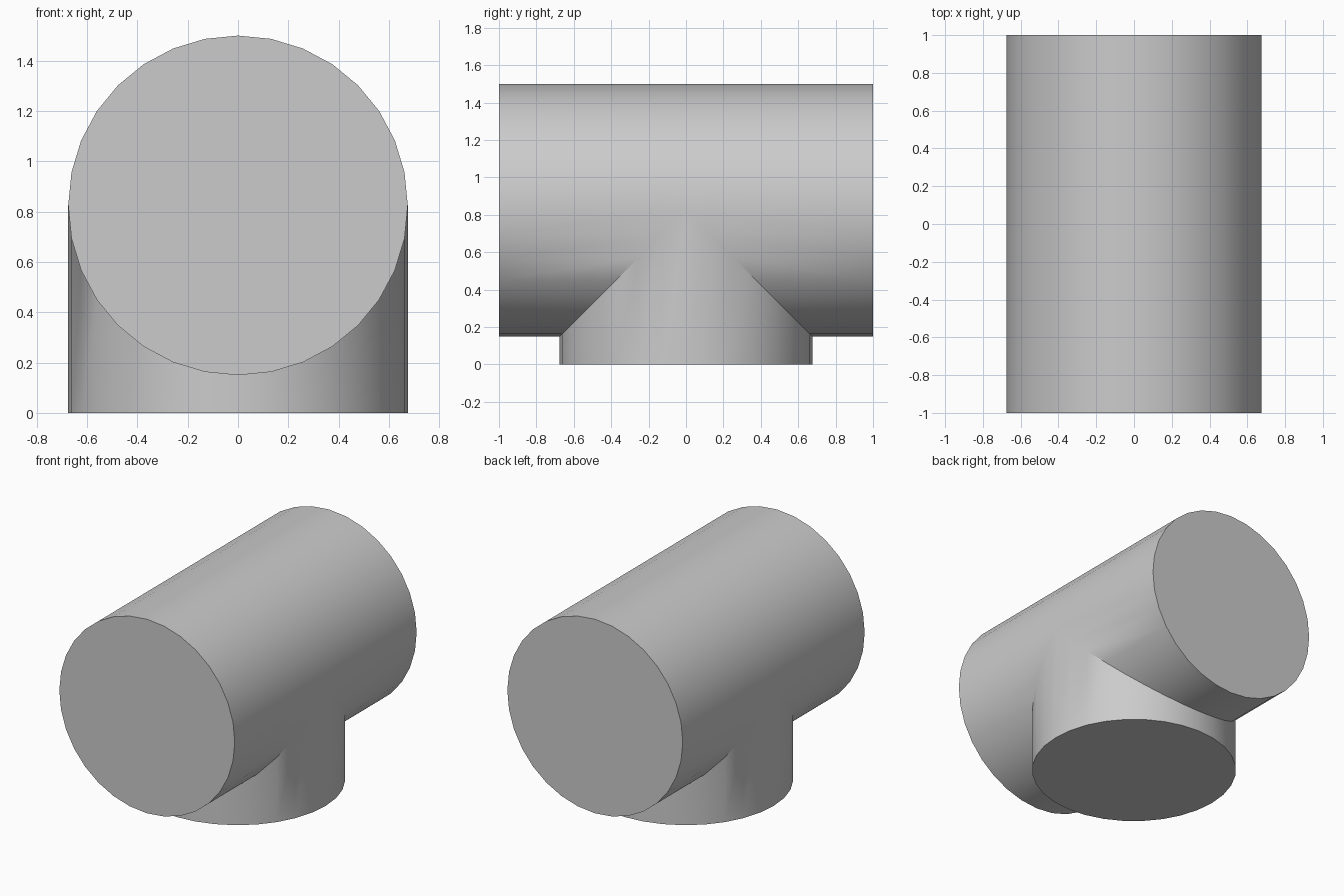
import bpy
import bmesh
from math import sin, cos, pi, radians

cube = bpy.data.objects.get("Cube")
if cube:
    bpy.data.objects.remove(cube, do_unlink=True)

SIDES = 32
RADIUS = 0.675
AXIS_Z = 0.825
HALF_LENGTH = 1.0

grey = bpy.data.materials.new("light_grey")
grey.use_nodes = True
grey.diffuse_color = (0.6, 0.6, 0.6, 1)
grey.node_tree.nodes["Principled BSDF"].inputs["Base Color"].default_value = (0.6, 0.6, 0.6, 1)

circle = [(RADIUS * cos(2 * pi * i / SIDES), RADIUS * sin(2 * pi * i / SIDES))
          for i in range(SIDES)]
bm = bmesh.new()


def tube(end, seam):
    """Close the end ring with a cap and join it to the seam ring."""
    a = [bm.verts.new(p) for p in end]
    b = [bm.verts.new(p) for p in seam]
    bm.faces.new(a)
    for i in range(SIDES):
        j = (i + 1) % SIDES
        bm.faces.new((a[i], a[j], b[j], b[i]))


# Main pipe: two halves, mitred below the axis where the branch enters
for s in (-1, 1):
    tube([(x, s * HALF_LENGTH, AXIS_Z + h) for x, h in circle],
         [(x, s * max(0, -h), AXIS_Z + h) for x, h in circle])

# Branch pipe: upright, its top cut to the same mitre
tube([(x, y, 0) for x, y in circle],
     [(x, y, AXIS_Z - abs(y)) for x, y in circle])

# Weld the three arms into one closed shell
bmesh.ops.remove_doubles(bm, verts=bm.verts, dist=0.0001)
bmesh.ops.recalc_face_normals(bm, faces=bm.faces)
mesh = bpy.data.meshes.new("tee_pipe")
bm.to_mesh(mesh)
bm.free()
mesh.materials.append(grey)

tee = bpy.data.objects.new("tee_pipe", mesh)
bpy.context.collection.objects.link(tee)
bpy.ops.object.select_all(action="DESELECT")
tee.select_set(True)
bpy.context.view_layer.objects.active = tee
bpy.ops.object.shade_smooth_by_angle(angle=radians(30))
